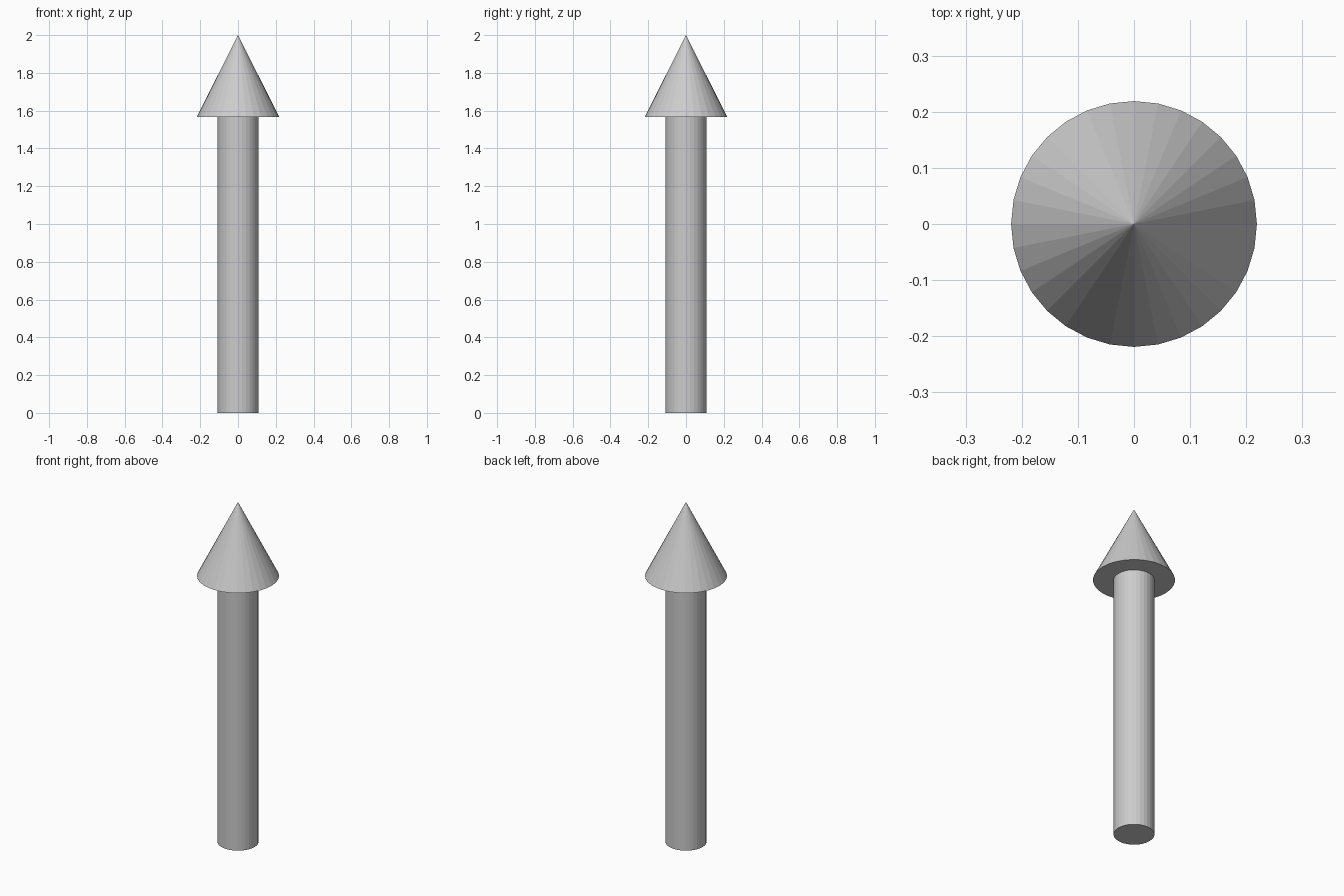
import bpy

if "Cube" in bpy.data.objects:
    bpy.data.objects.remove(bpy.data.objects["Cube"])

SIDES = 32
HEIGHT = 2.0
HEAD_BASE = 1.566


def tapered(name, r_bottom, r_top, z0, z1):
    """Flat-sided cylinder or cone standing between two heights."""
    bpy.ops.mesh.primitive_cone_add(
        vertices=SIDES, radius1=r_bottom, radius2=r_top,
        depth=z1 - z0, location=(0, 0, (z0 + z1) / 2))
    bpy.context.object.name = name


# Straight round shaft
tapered("shaft", 0.109, 0.109, 0.0, HEAD_BASE)

# Pointed conical head
tapered("arrow_head", 0.219, 0.0, HEAD_BASE, HEIGHT)
